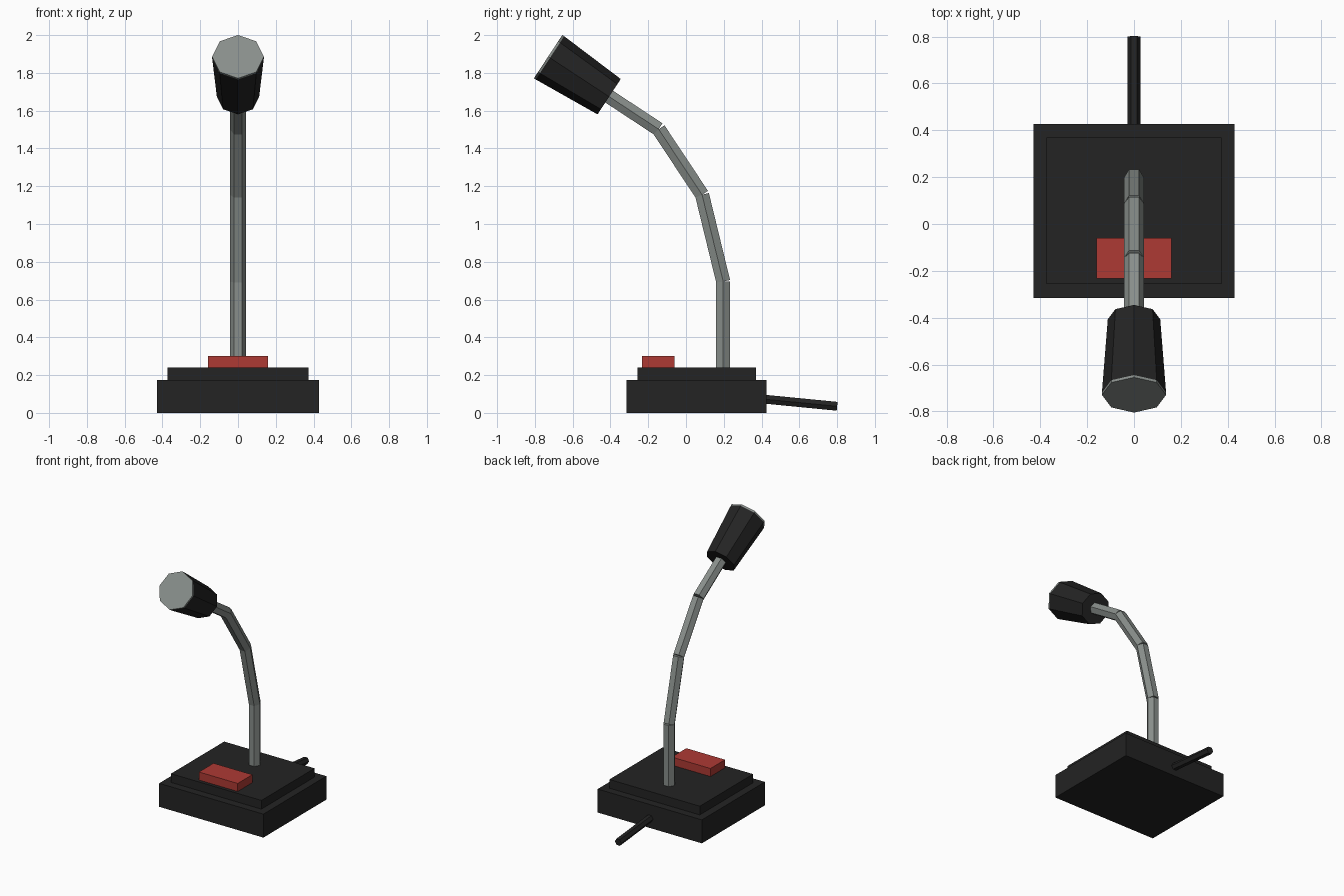
import bpy, bmesh, math
from mathutils import Matrix, Vector

if "Cube" in bpy.data.objects:
    bpy.data.objects.remove(bpy.data.objects["Cube"])


def material(name, rgb):
    m = bpy.data.materials.new(name)
    m.diffuse_color = (*rgb, 1)
    m.use_nodes = True
    m.node_tree.nodes["Principled BSDF"].inputs["Base Color"].default_value = m.diffuse_color
    return m


BLACK = material("black plastic", (0.017, 0.017, 0.017))
GREY = material("grey metal", (0.25, 0.275, 0.26))
RED = material("red button", (0.42, 0.042, 0.034))


def add_object(name, bm, mat):
    bmesh.ops.recalc_face_normals(bm, faces=bm.faces)
    mesh = bpy.data.meshes.new(name)
    bm.to_mesh(mesh)
    bm.free()
    mesh.materials.append(mat)
    ob = bpy.data.objects.new(name, mesh)
    bpy.context.collection.objects.link(ob)
    return ob


def box(name, half_x, y0, y1, z0, z1, mat):
    bm = bmesh.new()
    size = Matrix.Diagonal((2 * half_x, y1 - y0, z1 - z0, 1))
    place = Matrix.Translation((0, (y0 + y1) / 2, (z0 + z1) / 2))
    bmesh.ops.create_cube(bm, size=1, matrix=place @ size)
    return add_object(name, bm, mat)


def rod(name, start, end, r0, r1, sides, mat):
    """Prism or taper between two (y, z) points, with a corner on the x axis."""
    a, b = Vector((0, *start)), Vector((0, *end))
    d = (b - a).normalized()
    side = Vector((0, d.z, -d.y))
    bm = bmesh.new()
    rings = []
    for centre, r in ((a, r0), (b, r1)):
        ring = []
        for i in range(sides):
            t = math.tau * i / sides
            ring.append(bm.verts.new(centre + Vector((r * math.cos(t), 0, 0)) + side * r * math.sin(t)))
        rings.append(ring)
        bm.faces.new(ring)
    for i in range(sides):
        j = (i + 1) % sides
        bm.faces.new((rings[0][i], rings[0][j], rings[1][j], rings[1][i]))
    return add_object(name, bm, mat)


# Stepped base and talk button
box("base", 0.43, -0.315, 0.427, 0, 0.175, BLACK)
box("base_top", 0.373, -0.257, 0.37, 0.175, 0.24, BLACK)
box("talk_button", 0.16, -0.232, -0.06, 0.24, 0.30, RED)

# Gooseneck: straight hexagonal segments meeting at their centres
neck = [(0.197, 0.235), (0.197, 0.695), (0.085, 1.155), (-0.145, 1.502), (-0.42, 1.683)]
for i in range(len(neck) - 1):
    rod(f"neck_segment_{i + 1}", neck[i], neck[i + 1], 0.043, 0.043, 6, GREY)

# Tapered microphone head with a thin grey grille on its front
back, front = Vector((-0.407, 1.674)), Vector((-0.73, 1.886))
axis = (front - back).normalized()
rim = front - axis * 0.012
rod("microphone_head", back, rim, 0.112, 0.137, 8, BLACK)
rod("microphone_grille", rim, front, 0.137, 0.137, 8, GREY)

# Cable leaving the back of the base
rod("cable", (0.40, 0.074), (0.80, 0.035), 0.027, 0.027, 6, BLACK)
